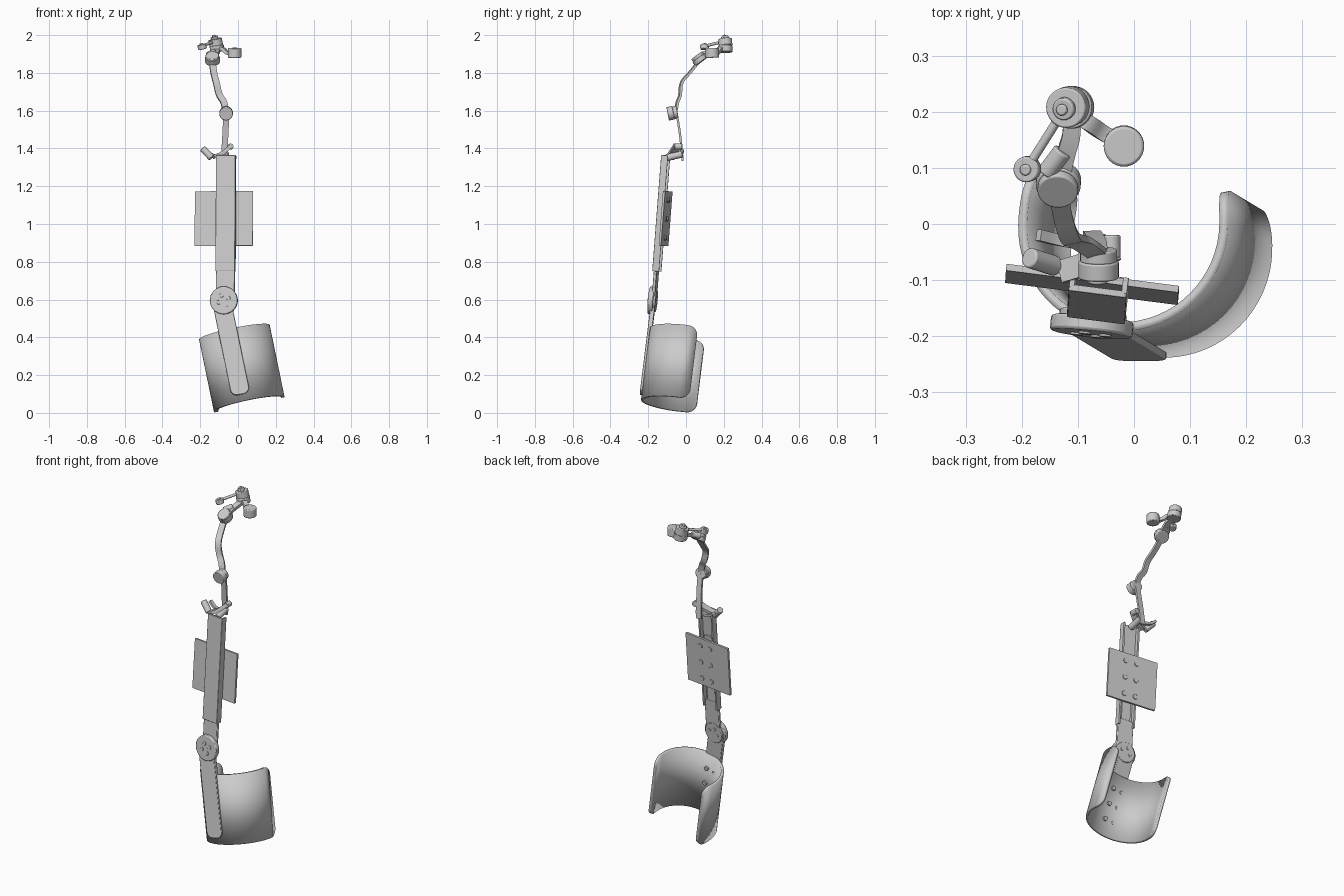
import bpy, bmesh, math
from mathutils import Vector, Matrix

if "Cube" in bpy.data.objects:
    bpy.data.objects.remove(bpy.data.objects["Cube"])

grey = bpy.data.materials.new("light grey")
grey.use_nodes = True
grey.diffuse_color = (0.6, 0.6, 0.6, 1)
grey.node_tree.nodes["Principled BSDF"].inputs["Base Color"].default_value = (0.6, 0.6, 0.6, 1)


def finish(name, bm, bevel=0):
    bmesh.ops.recalc_face_normals(bm, faces=bm.faces)
    mesh = bpy.data.meshes.new(name)
    bm.to_mesh(mesh)
    bm.free()
    mesh.materials.append(grey)
    ob = bpy.data.objects.new(name, mesh)
    bpy.context.collection.objects.link(ob)
    if bevel:
        mod = ob.modifiers.new("soft edge", "BEVEL")
        mod.width, mod.segments = bevel, 2
    bpy.ops.object.select_all(action="DESELECT")
    ob.select_set(True)
    bpy.context.view_layer.objects.active = ob
    bpy.ops.object.shade_smooth_by_angle(angle=math.radians(35))
    return ob


def frame(origin, across, up):
    """Local axes: x across, y along the limb, z outward."""
    y = Vector(up).normalized()
    x = Vector(across)
    x = (x - y * x.dot(y)).normalized()
    m = Matrix((x, y, x.cross(y))).transposed().to_4x4()
    m.translation = origin
    return m


def plate(name, m, outline, z0, z1, bevel=0):
    """Extrude a flat outline between two depths of a frame."""
    bm = bmesh.new()
    face = bm.faces.new([bm.verts.new(m @ Vector((x, y, z0))) for x, y in outline])
    out = bmesh.ops.extrude_face_region(bm, geom=[face])
    verts = [g for g in out["geom"] if isinstance(g, bmesh.types.BMVert)]
    shift = m.to_3x3() @ Vector((0, 0, z1 - z0))
    bmesh.ops.translate(bm, verts=verts, vec=shift)
    return finish(name, bm, bevel)


def rounded(x0, x1, y0, y1, r, n=6):
    pts = []
    corners = ((x1 - r, y1 - r), (x0 + r, y1 - r), (x0 + r, y0 + r), (x1 - r, y0 + r))
    for k, (cx, cy) in enumerate(corners):
        for i in range(n + 1):
            a = (k + i / n) * math.pi / 2
            pts.append((cx + r * math.cos(a), cy + r * math.sin(a)))
    return pts


def rod(name, a, b, r, bevel=0.003):
    """Cylinder between two points."""
    a, b = Vector(a), Vector(b)
    d = b - a
    bm = bmesh.new()
    m = Matrix.Translation((a + b) / 2) @ d.to_track_quat("Z", "Y").to_matrix().to_4x4()
    bmesh.ops.create_cone(bm, cap_ends=True, segments=32, radius1=r, radius2=r,
                          depth=d.length, matrix=m)
    return finish(name, bm, bevel)


def strap(name, pts, across, width, thick):
    """Flat bar following a smoothed path."""
    pts = [Vector(p) for p in pts]
    for _ in range(2):
        cut = [pts[0]]
        for p, q in zip(pts, pts[1:]):
            cut += [p.lerp(q, 0.25), p.lerp(q, 0.75)]
        pts = cut + [pts[-1]]
    bm = bmesh.new()
    rings = []
    for i, p in enumerate(pts):
        t = (pts[min(i + 1, len(pts) - 1)] - pts[max(i - 1, 0)]).normalized()
        s = Vector(across)
        s = (s - t * s.dot(t)).normalized() * width / 2
        n = t.cross(s).normalized() * thick / 2
        rings.append([bm.verts.new(p + s * i + n * j)
                      for i, j in ((-1, -1), (1, -1), (1, 1), (-1, 1))])
    for p, q in zip(rings, rings[1:]):
        for k in range(4):
            bm.faces.new((p[k], p[k - 1], q[k - 1], q[k]))
    bm.faces.new(rings[0])
    bm.faces.new(rings[-1])
    return finish(name, bm)


def screws(name, m, spots, r, z0, z1):
    for i, (x, y) in enumerate(spots):
        rod(f"{name}_{i + 1}", m @ Vector((x, y, z0)), m @ Vector((x, y, z1)), r, 0.001)


# Forearm cuff: open shell with rounded flap corners
low = frame((0.02, -0.025, 0.237), (0.97, 0, 0.2), (-0.2, 0.12, 0.97))
R, HALF, CORNER = 0.183, 0.196, 0.05


def flap(side, end):
    steps = [end * (1 - (1 - i / 10) ** 2) for i in range(1, 11)]
    return [(side * (R - v * v / 0.6), v, end - v) for v in steps]


section = flap(-1, 0.1)[::-1]
for i in range(33):
    a = math.pi * (1 + i / 32)
    section.append((R * math.cos(a), R * math.sin(a), 1))
section += flap(1, 0.065)
bm = bmesh.new()
cols = []
for u, v, d in section:
    d = min(d, CORNER)
    h = HALF - CORNER + math.sqrt(max(0, CORNER ** 2 - (CORNER - d) ** 2))
    cols.append([bm.verts.new(low @ Vector((u, w * h, -v))) for w in (-1, 1)])
for p, q in zip(cols, cols[1:]):
    bm.faces.new((p[0], q[0], q[1], p[1]))
cuff = finish("forearm_cuff", bm)
mod = cuff.modifiers.new("wall", "SOLIDIFY")
mod.thickness, mod.offset = 0.016, 0

# Forearm bar and its screws inside the cuff
plate("forearm_bar", low, rounded(-0.083, 0.017, -0.16, 0.385, 0.035), 0.178, 0.202, 0.003)
screws("cuff_screw", low, [(x, y) for x in (-0.06, -0.005) for y in (-0.1, 0, 0.1)],
       0.013, 0.165, 0.176)

# Elbow joint
hub = frame((-0.075, -0.18, 0.595), (0.99, -0.1, 0), (0, 0.09, 1))
at = lambda z: hub @ Vector((0, 0, z))
rod("elbow_disc", at(-0.012), at(0.016), 0.074, 0.005)
rod("elbow_back_disc", at(-0.024), at(-0.01), 0.06)
ring = [(0.028 * math.cos(a), 0.028 * math.sin(a)) for a in (0.4, 1.97, 3.54, 5.11)]
screws("elbow_screw", hub, ring, 0.011, 0.014, 0.02)
screws("elbow_rear_screw", hub, ring[:3], 0.009, -0.028, -0.02)

# Upper arm channel: front web, side walls and the thin lower tongue
up = frame((-0.067, -0.151, 1.03), (0.99, -0.127, 0), (0.005, 0.077, 1))
plate("upper_arm_web", up, rounded(-0.052, 0.052, -0.28, 0.336, 0.006), -0.012, 0, 0.002)
for side, name in ((-1, "right"), (1, "left")):
    x0, x1 = sorted((side * 0.052, side * 0.042))
    plate(f"{name}_channel_wall", up, rounded(x0, x1, -0.28, 0.336, 0.002), -0.036, -0.008)
plate("elbow_tongue", up, rounded(-0.05, 0.05, -0.46, -0.24, 0.02), -0.024, -0.008, 0.003)
plate("channel_slider", up, rounded(-0.028, 0.028, -0.3, 0.16, 0.004), -0.022, -0.01)

# Back plate with screws
plate("mounting_plate", up, rounded(-0.168, 0.142, -0.143, 0.147, 0.003), -0.048, -0.036)
screws("plate_screw", up, [(x, y) for x in (-0.035, 0.035) for y in (-0.1, 0, 0.1)],
       0.014, -0.053, -0.046)

# Bracket and pins above the channel
strap("bracket_arm", [(-0.13, -0.085, 1.355), (-0.08, -0.07, 1.375), (-0.035, -0.045, 1.415)],
      (0, 1, 0), 0.04, 0.02)
rod("bracket_post", (-0.065, -0.105, 1.35), (-0.065, -0.02, 1.37), 0.018)
rod("bracket_pin", (-0.14, -0.075, 1.35), (-0.187, -0.06, 1.4), 0.018)
strap("bracket_rear_arm", [(-0.17, -0.02, 1.39), (-0.13, -0.03, 1.36), (-0.07, -0.04, 1.36)],
      (0, 1, 0), 0.02, 0.014)
rod("bracket_end", (-0.04, -0.06, 1.41), (-0.04, -0.02, 1.41), 0.016)

# Lower shoulder link and joint
strap("lower_link", [(-0.075, -0.018, 1.335), (-0.07, -0.025, 1.42), (-0.065, -0.035, 1.5),
                     (-0.063, -0.05, 1.59)], (1, 0, 0), 0.032, 0.012)
rod("lower_joint", (-0.063, -0.097, 1.583), (-0.063, -0.066, 1.589), 0.036)
rod("lower_joint_cap", (-0.063, -0.068, 1.588), (-0.063, -0.045, 1.592), 0.033)

# Curved upper link
strap("upper_link", [(-0.063, -0.056, 1.59), (-0.075, -0.045, 1.65), (-0.1, -0.03, 1.68),
                     (-0.115, -0.028, 1.75), (-0.128, 0.015, 1.795), (-0.135, 0.06, 1.85)],
      (1, 0.2, 0), 0.034, 0.013)
tilt = Vector((-0.05, -0.6, 0.8))
mid = Vector((-0.135, 0.07, 1.875))
rod("middle_joint", mid - tilt * 0.02, mid + tilt * 0.006, 0.04)
rod("middle_joint_cap", mid + tilt * 0.004, mid + tilt * 0.022, 0.036)
rod("middle_stub", (-0.157, 0.09, 1.895), (-0.127, 0.13, 1.91), 0.017)

# Top link and joint
strap("top_link", [(-0.13, 0.085, 1.885), (-0.12, 0.13, 1.905), (-0.11, 0.16, 1.915),
                   (-0.112, 0.2, 1.925)], (1, 0, 0), 0.032, 0.018)
rod("top_joint_base", (-0.108, 0.208, 1.91), (-0.113, 0.208, 1.945), 0.038)
rod("top_joint", (-0.114, 0.21, 1.943), (-0.122, 0.207, 1.98), 0.036)
rod("top_joint_cap", (-0.122, 0.207, 1.978), (-0.127, 0.204, 1.992), 0.02)
rod("top_joint_pin", (-0.127, 0.204, 1.99), (-0.13, 0.203, 2.0), 0.01)

# Thin right arm and its end disc
rod("right_arm", (-0.13, 0.195, 1.965), (-0.19, 0.1, 1.942), 0.008)
rod("right_arm_disc", (-0.187, 0.099, 1.925), (-0.193, 0.097, 1.95), 0.023)
rod("right_arm_pin", (-0.193, 0.097, 1.948), (-0.194, 0.096, 1.956), 0.01)

# Left arm and its end drum
strap("left_arm", [(-0.1, 0.19, 1.925), (-0.08, 0.18, 1.93), (-0.06, 0.165, 1.905),
                   (-0.025, 0.145, 1.9)], (0.4, 0.9, 0), 0.028, 0.018)
rod("left_drum", (-0.018, 0.14, 1.88), (-0.018, 0.138, 1.932), 0.036, 0.005)
